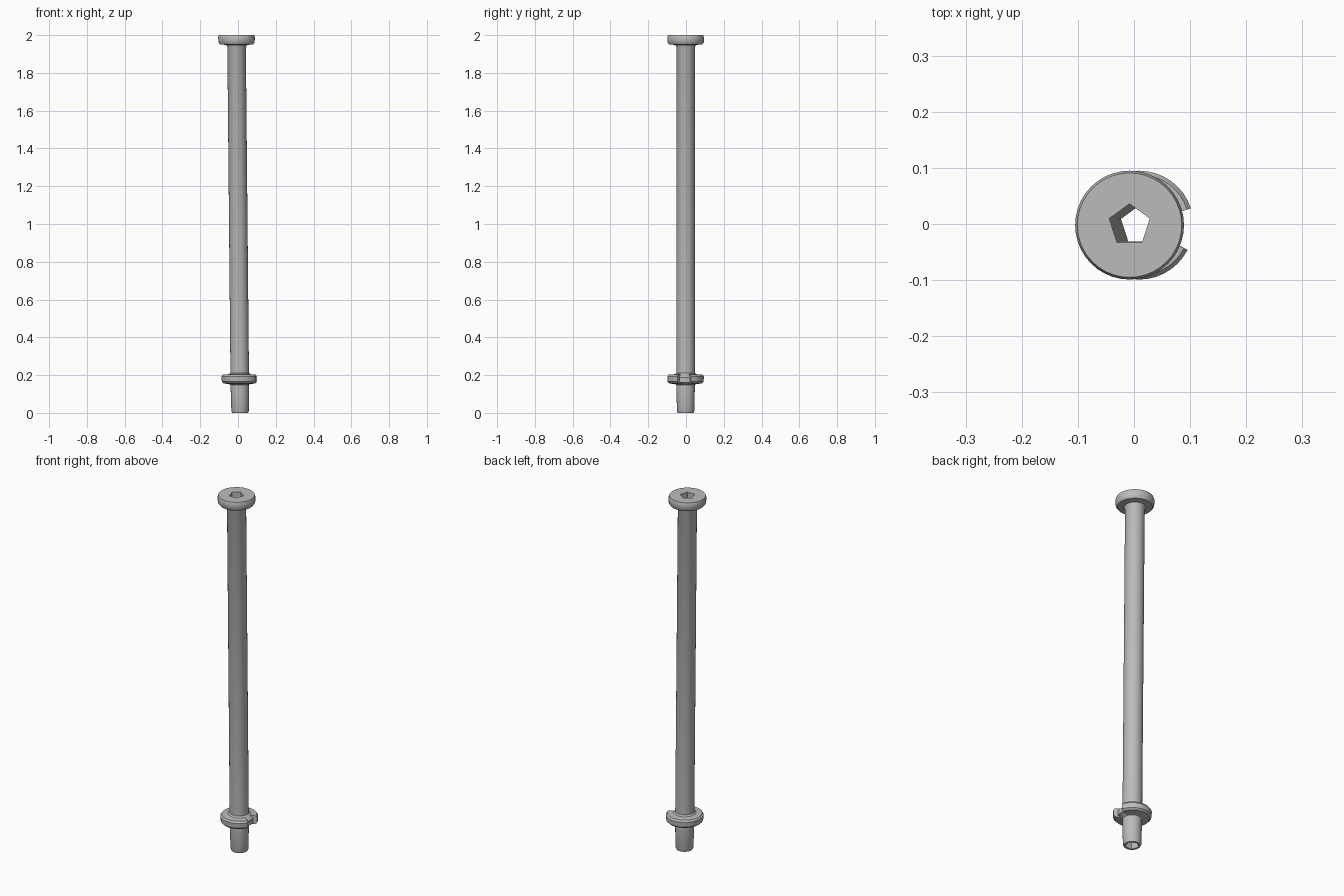
import bpy, bmesh, math

if "Cube" in bpy.data.objects:
    bpy.data.objects.remove(bpy.data.objects["Cube"], do_unlink=True)

steel = bpy.data.materials.new("grey steel")
steel.use_nodes = True
GREY = (0.5, 0.5, 0.5, 1)
steel.diffuse_color = GREY
steel.node_tree.nodes["Principled BSDF"].inputs["Base Color"].default_value = GREY

SEG = 40
STEP = math.tau / SEG


def lean(z):
    """Centre of the slightly tilted axis at height z."""
    return 0.011 - 0.0095 * z, -0.002


def pentagon(angle, radius):
    """Radius of a pentagon, one corner pointing to +y."""
    side = math.tau / 5
    return radius * math.cos(side / 2) / math.cos((angle - math.pi / 2) % side - side / 2)


def lathe(name, profile, start=0, steps=SEG):
    """Spin a closed loop of (radius, z, is_bore) points about the tilted axis."""
    bm = bmesh.new()
    full = steps == SEG
    rings = []
    for i in range(steps if full else steps + 1):
        a = start + i * STEP
        ring = []
        for r, z, bore in profile:
            r = pentagon(a, r) if bore else r
            cx, cy = lean(z)
            ring.append(bm.verts.new((cx + r * math.cos(a), cy + r * math.sin(a), z)))
        rings.append(ring)
    n = len(profile)
    for i in range(steps):
        p, q = rings[i], rings[(i + 1) % len(rings)]
        for j in range(n):
            k = (j + 1) % n
            bm.faces.new((p[j], q[j], q[k], p[k]))
    if not full:
        bm.faces.new(rings[0])
        bm.faces.new(rings[-1])
    bmesh.ops.recalc_face_normals(bm, faces=bm.faces)
    mesh = bpy.data.meshes.new(name)
    bm.to_mesh(mesh)
    bm.free()
    mesh.materials.append(steel)
    obj = bpy.data.objects.new(name, mesh)
    bpy.context.collection.objects.link(obj)
    bpy.ops.object.select_all(action="DESELECT")
    obj.select_set(True)
    bpy.context.view_layer.objects.active = obj
    bpy.ops.object.shade_smooth_by_angle(angle=math.radians(35))
    return obj


# Hollow shaft with the round head and a five-sided bore
outside = [(0.042, 0), (0.046, 0.01), (0.049, 0.14), (0.049, 1.935), (0.055, 1.948),
           (0.088, 1.951), (0.096, 1.962), (0.097, 1.988), (0.093, 2.0)]
lathe("shaft_and_head",
      [(r, z, False) for r, z in outside] + [(0.038, 2.0, True), (0.036, 0, True)])

# Core of the lower collar, seen inside the notch
lathe("collar_core", [(r, z, False) for r, z in
      ((0.045, 0.145), (0.058, 0.157), (0.074, 0.162), (0.074, 0.188), (0.057, 0.205), (0.045, 0.215))])

# Lower collar, open at a notch on the left side
lathe("split_collar", [(r, z, False) for r, z in
      ((0.045, 0.15), (0.086, 0.156), (0.095, 0.165), (0.097, 0.192), (0.09, 0.202), (0.045, 0.206))],
      start=2 * STEP, steps=SEG - 5)
